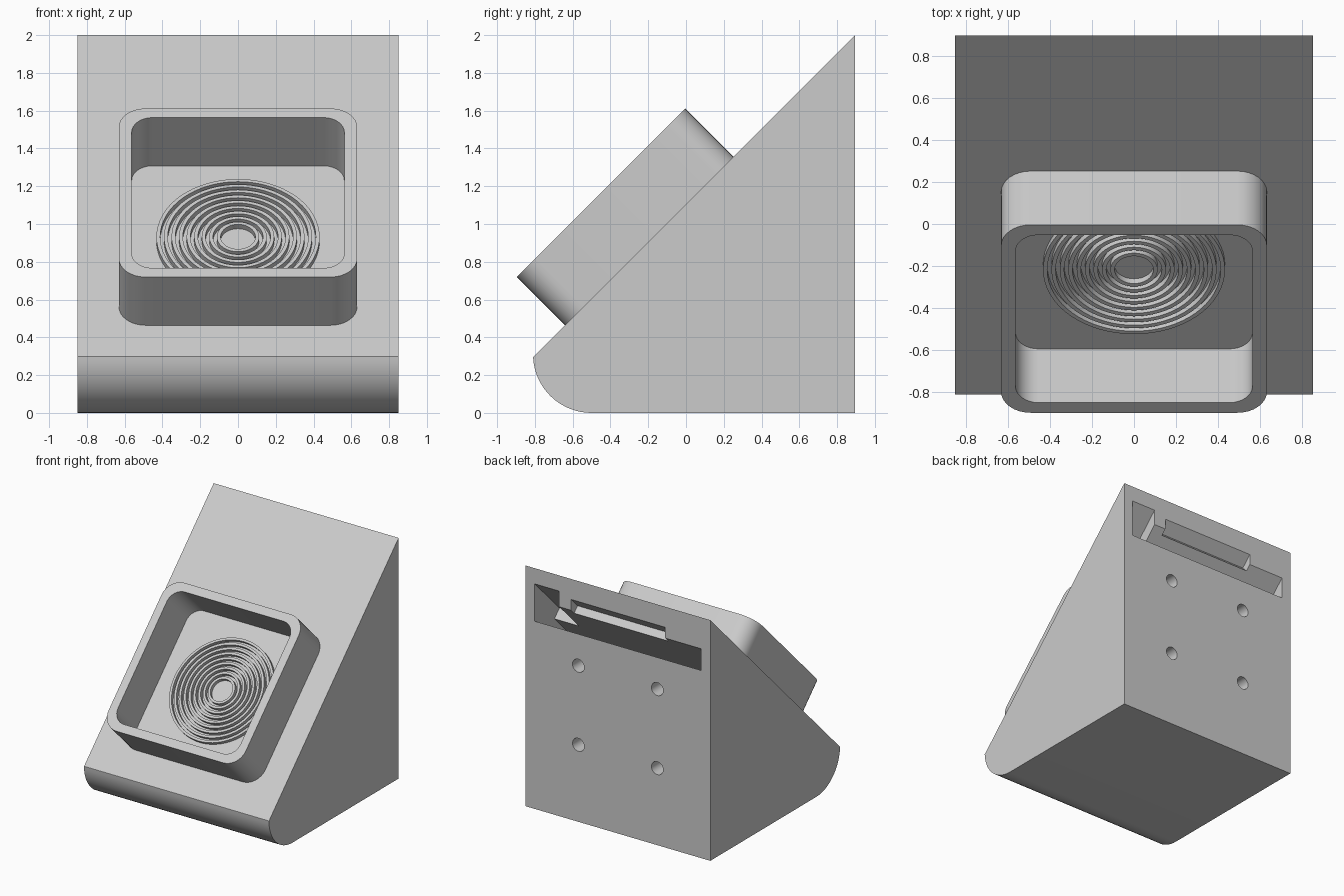
import bpy, bmesh, math
from mathutils import Matrix

if "Cube" in bpy.data.objects:
    bpy.data.objects.remove(bpy.data.objects["Cube"], do_unlink=True)

grey = bpy.data.materials.new("light_grey")
grey.use_nodes = True
grey.diffuse_color = (0.6, 0.6, 0.6, 1)
grey.node_tree.nodes["Principled BSDF"].inputs["Base Color"].default_value = (0.6, 0.6, 0.6, 1)

BACK = 0.895          # y of the back face
SLOPE = 1.105         # the sloped front is z = y + SLOPE
HALF = 0.85           # half width of the body
ON_SLOPE = Matrix.Translation((0, -0.195, 0.91)) @ Matrix.Rotation(math.radians(45), 4, "X")


def make(name, bm, matrix=None):
    bmesh.ops.recalc_face_normals(bm, faces=bm.faces)
    mesh = bpy.data.meshes.new(name)
    bm.to_mesh(mesh)
    bm.free()
    ob = bpy.data.objects.new(name, mesh)
    bpy.context.collection.objects.link(ob)
    mesh.materials.append(grey)
    if matrix:
        ob.matrix_world = matrix
    return ob


def prism(name, profile, x0, x1):
    """Extrude a (y, z) profile along x."""
    bm = bmesh.new()
    face = bm.faces.new([bm.verts.new((x0, y, z)) for y, z in profile])
    new = bmesh.ops.extrude_face_region(bm, geom=[face])["geom"]
    bmesh.ops.translate(bm, vec=(x1 - x0, 0, 0),
                        verts=[v for v in new if isinstance(v, bmesh.types.BMVert)])
    return make(name, bm)


def slot(x0, x1, low, high, end):
    """Cutter parallel to the slope, open at the back, ending square where y + z = end."""
    out = BACK + 0.05
    return prism("slot_cutter", [(out, out + low), (out, out + high),
                                 ((end - high) / 2, (end + high) / 2),
                                 ((end - low) / 2, (end + low) / 2)], x0, x1)


def cut(target, cutter):
    mod = target.modifiers.new("cut", "BOOLEAN")
    mod.operation, mod.solver, mod.object = "DIFFERENCE", "EXACT", cutter
    bpy.context.view_layer.objects.active = target
    bpy.ops.object.modifier_apply(modifier=mod.name)
    bpy.data.objects.remove(cutter, do_unlink=True)


def circle(r, n=64):
    return [(r * math.cos(math.tau * i / n), r * math.sin(math.tau * i / n)) for i in range(n)]


def rounded_square(half, r, steps=8):
    pts = []
    for q in range(4):
        mid = math.pi / 4 + q * math.pi / 2
        cx = math.copysign(half - r, math.cos(mid))
        cy = math.copysign(half - r, math.sin(mid))
        for i in range(steps + 1):
            a = (q + i / steps) * math.pi / 2
            pts.append((cx + r * math.cos(a), cy + r * math.sin(a)))
    return pts


def add_tube(bm, outer, inner, z0, z1):
    """Closed wall between two matching outlines."""
    rows = [[bm.verts.new((x, y, z)) for x, y in pts]
            for pts, z in ((outer, z0), (outer, z1), (inner, z1), (inner, z0))]
    n = len(outer)
    for k in range(4):
        a, b = rows[k], rows[(k + 1) % 4]
        for i in range(n):
            j = (i + 1) % n
            bm.faces.new((a[i], a[j], b[j], b[i]))


# Wedge body with a rounded lower front edge
R = 0.31
arc = [(-0.5 - R * math.sin(t), R - R * math.cos(t))
       for t in (math.radians(88) * i / 16 for i in range(17))]
profile = [(BACK, 0)] + arc + [(-0.81, -0.81 + SLOPE), (BACK, BACK + SLOPE)]
body = prism("wedge_body", profile, -HALF, HALF)

# Slanted slot in the back, with its middle notch and taller end pocket
cut(body, slot(-0.765, 0.765, 0.665, 0.845, 1.2))
cut(body, slot(-0.435, 0.43, 0.75, 0.935, 2.555))
cut(body, slot(0.54, 0.765, 0.75, 0.975, 2.115))

# Four mounting holes in the back
for x in (-0.363, 0.363):
    for z in (0.64, 1.297):
        bm = bmesh.new()
        bmesh.ops.create_cone(bm, cap_ends=True, segments=32, radius1=0.054,
                              radius2=0.054, depth=0.4)
        cut(body, make("hole_cutter", bm, Matrix.Translation((x, BACK, z))
                       @ Matrix.Rotation(math.pi / 2, 4, "X")))

# Raised square frame on the slope
bm = bmesh.new()
add_tube(bm, rounded_square(0.631, 0.14), rounded_square(0.563, 0.11), -0.02, 0.361)
frame = make("raised_frame", bm, ON_SLOPE)

# Concentric ridges inside the frame
bm = bmesh.new()
for i in range(9):
    r = 0.092 + 0.04 * i
    add_tube(bm, circle(r + 0.02), circle(r), -0.02, 0.032)
rings = make("concentric_ridges", bm, ON_SLOPE)

# Smooth the curves, keep edges sharp
bpy.ops.object.select_all(action="DESELECT")
for ob in (body, frame, rings):
    ob.select_set(True)
bpy.context.view_layer.objects.active = body
bpy.ops.object.shade_smooth_by_angle(angle=math.radians(30))
